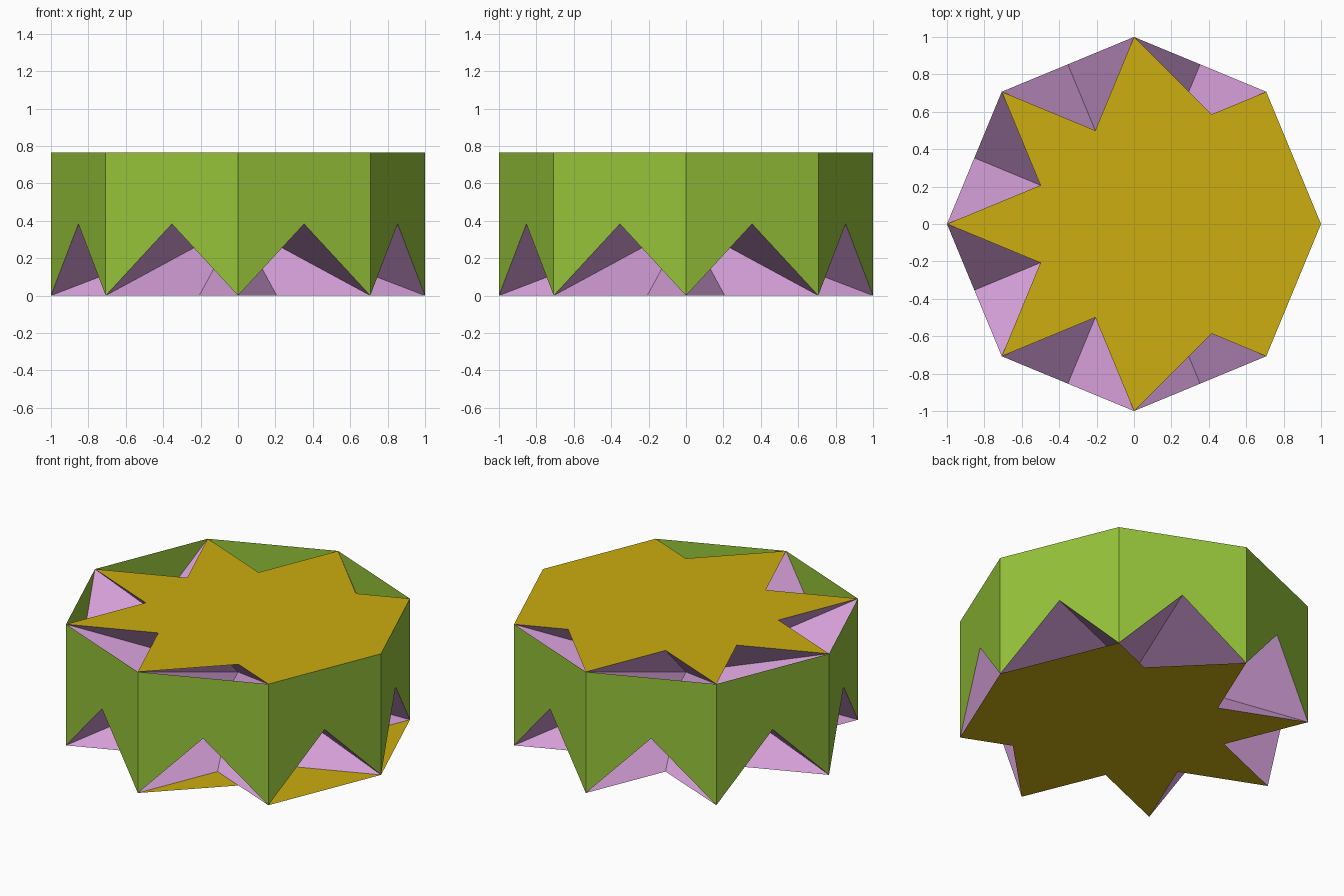
import bpy
from math import sin, cos, pi, sqrt

if "Cube" in bpy.data.objects:
    bpy.data.objects.remove(bpy.data.objects["Cube"])

N = 8
H = 2 * sin(pi / N)            # square side walls: height equals edge length


def linear(c):
    c /= 255
    return c / 12.92 if c <= 0.04045 else ((c + 0.055) / 1.055) ** 2.4


def material(name, rgb):
    m = bpy.data.materials.new(name)
    m.diffuse_color = (*[linear(c) for c in rgb], 1)
    m.use_nodes = True
    m.node_tree.nodes["Principled BSDF"].inputs["Base Color"].default_value = m.diffuse_color
    return m


def corner(k, z, r=1.0):
    a = 2 * pi * k / N
    return (r * cos(a), r * sin(a), z)


def build(name, faces, mat):
    """Make one object from a list of polygons given as points."""
    verts, index = [], []
    for f in faces:
        index.append(list(range(len(verts), len(verts) + len(f))))
        verts += f
    me = bpy.data.meshes.new(name)
    me.from_pydata(verts, [], index)
    me.materials.append(mat)
    ob = bpy.data.objects.new(name, me)
    bpy.context.collection.objects.link(ob)


gold = material("gold", (204, 173, 16))
green = material("green", (150, 196, 57))
violet = material("violet", (212, 158, 215))


# Star caps: notched on every side except the two meeting at +x
def star(z):
    inner = cos(3 * pi / N) / cos(2 * pi / N)
    pts = [corner(0, z)]
    for k in range(1, N):
        pts.append(corner(k, z))
        if k in (1, N - 2):
            s = 1 if k == 1 else -1
            pts.append((sqrt(2) - 1, s * (2 - sqrt(2)), z))
        elif k < N - 1:
            pts.append(corner(k + 0.5, z, inner))
    return pts


build("top_star", [star(H)], gold)
build("bottom_star", [star(0)[::-1]], gold)

# Side walls: squares with the lower triangle cut out up to the centre
walls = [[corner(k, H), corner(k, 0), corner(k + 0.5, H / 2, cos(pi / N)),
          corner(k + 1, 0), corner(k + 1, H)] for k in range(N)]
build("side_walls", walls, green)

# Slanted rectangles that cross through the middle
panels = [[corner(k, H), corner(k + 3, H), corner(k + 4, 0), corner(k - 1, 0)]
          for k in range(N)]
build("crossing_panels", panels, violet)
